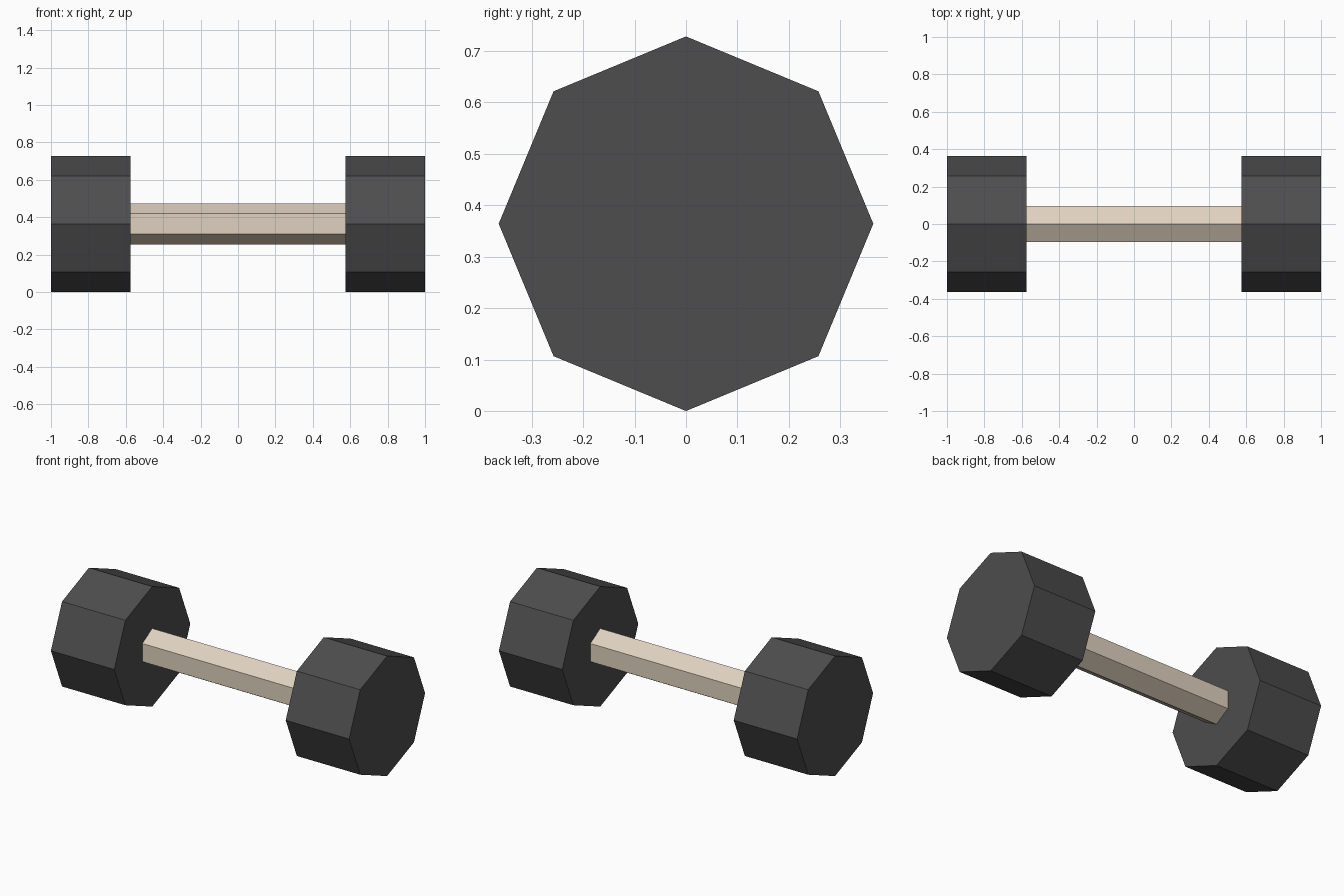
import bpy
import bmesh
from math import sin, cos, tau

cube = bpy.data.objects.get("Cube")
if cube:
    bpy.data.objects.remove(cube, do_unlink=True)

HEIGHT = 0.364   # shared axis height, equal to the weight radius
INNER = 0.575    # inner face of each weight
OUTER = 1.0


def flat_material(name, colour):
    mat = bpy.data.materials.new(name)
    mat.use_nodes = True
    mat.diffuse_color = colour
    bsdf = next(n for n in mat.node_tree.nodes if n.type == 'BSDF_PRINCIPLED')
    bsdf.inputs["Base Color"].default_value = colour
    bsdf.inputs["Roughness"].default_value = 0.8
    return mat


def prism(name, sides, radius, x_start, x_end, mat):
    """Regular prism along x with one corner pointing up."""
    bm = bmesh.new()
    rings = []
    for x in (x_start, x_end):
        rings.append([bm.verts.new((x, radius * sin(tau * i / sides),
                                    HEIGHT + radius * cos(tau * i / sides)))
                      for i in range(sides)])
    for ring in rings:
        bm.faces.new(ring)
    for i in range(sides):
        j = (i + 1) % sides
        bm.faces.new((rings[0][i], rings[0][j], rings[1][j], rings[1][i]))
    bmesh.ops.recalc_face_normals(bm, faces=bm.faces)
    mesh = bpy.data.meshes.new(name)
    bm.to_mesh(mesh)
    bm.free()
    mesh.materials.append(mat)
    obj = bpy.data.objects.new(name, mesh)
    bpy.context.collection.objects.link(obj)
    return obj


dark = flat_material("dark_grey", (0.075, 0.075, 0.075, 1))
beige = flat_material("beige", (0.74, 0.64, 0.52, 1))

# Six-sided grip between two eight-sided weights
prism("handle", 6, 0.11, -INNER, INNER, beige)
prism("left_weight", 8, HEIGHT, INNER, OUTER, dark)
prism("right_weight", 8, HEIGHT, -OUTER, -INNER, dark)
